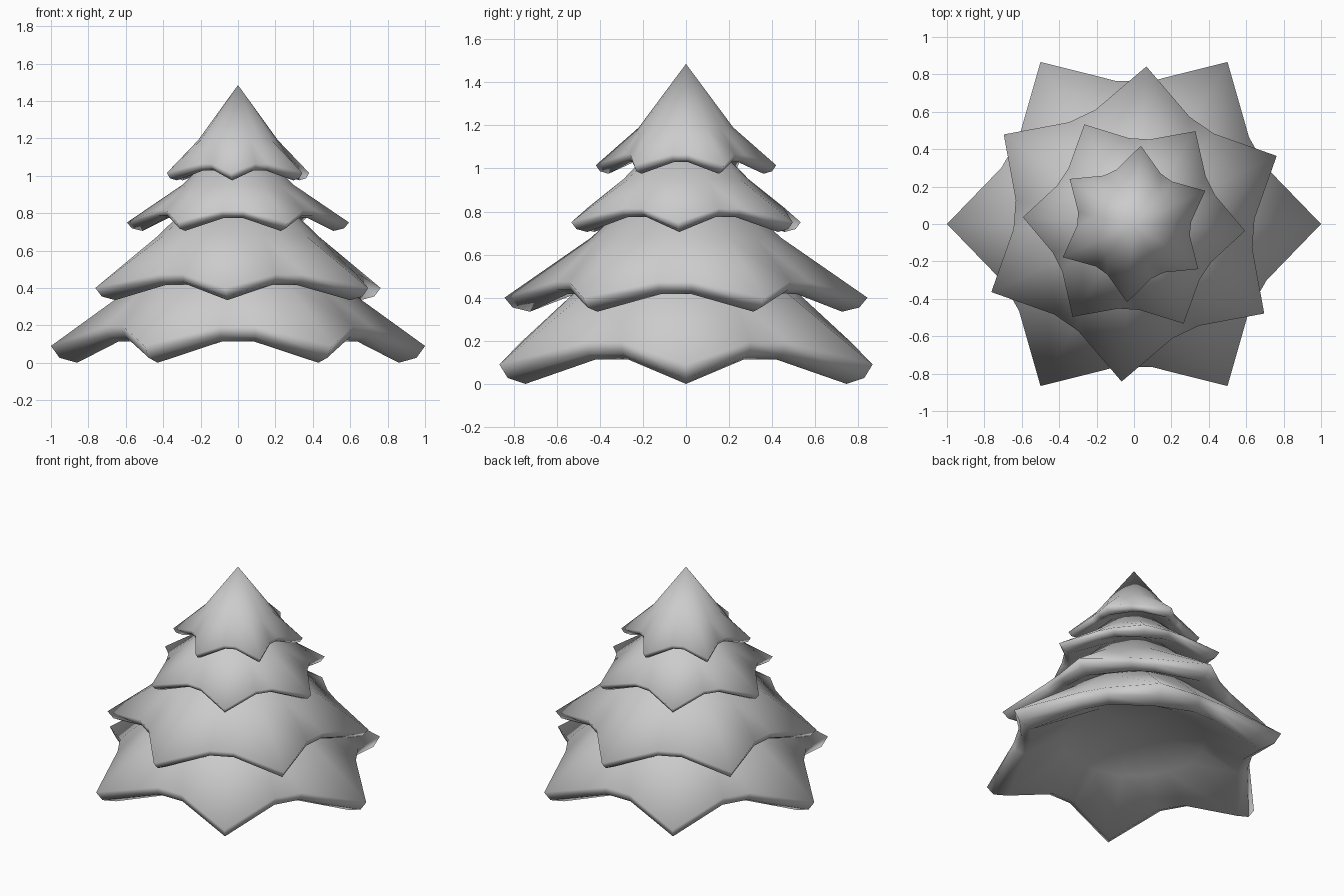
import bpy, bmesh, math

if "Cube" in bpy.data.objects:
    bpy.data.objects.remove(bpy.data.objects["Cube"])


def star_tier(name, angle, tip_r, tip_z, val_r, val_z, ring_r, ring_z, apex_z, drop):
    """Six-pointed star cone with a rounded, thick rim and a shallow hollow below."""
    # Each loop: tip radius, tip height, valley radius, valley height
    loops = [
        (ring_r, ring_z, ring_r * 0.97, ring_z),                                  # shoulder
        (tip_r, tip_z, val_r, val_z),                                             # outer rim
        (tip_r * 0.955, tip_z - drop * 0.7, val_r * 0.98, val_z - drop * 0.6),    # rim roll
        (tip_r * 0.86, tip_z - drop, val_r * 0.90, val_z - drop * 0.9),           # underside
        (ring_r * 0.88, tip_z + 0.15 * tip_r, ring_r * 0.86, tip_z + 0.15 * tip_r),  # inside
    ]
    bm = bmesh.new()
    rings = []
    for tr, tz, vr, vz in loops:
        ring = []
        for k in range(6):
            for offset, r, z in ((0, tr, tz), (23, vr, vz), (37, vr, vz)):
                a = math.radians(angle + 60 * k + offset)
                ring.append(bm.verts.new((r * math.cos(a), r * math.sin(a), z)))
        rings.append(ring)
    n = len(rings[0])
    top = bm.verts.new((0, 0, apex_z))
    inner_top = bm.verts.new((0, 0, tip_z + 0.24 * tip_r))
    for i in range(n):
        j = (i + 1) % n
        bm.faces.new((top, rings[0][i], rings[0][j]))
        bm.faces.new((inner_top, rings[-1][j], rings[-1][i]))
        for a, b in zip(rings, rings[1:]):
            bm.faces.new((a[i], b[i], b[j], a[j]))
    bmesh.ops.recalc_face_normals(bm, faces=bm.faces[:])
    mesh = bpy.data.meshes.new(name)
    bm.to_mesh(mesh)
    bm.free()
    obj = bpy.data.objects.new(name, mesh)
    bpy.context.collection.objects.link(obj)
    bpy.ops.object.select_all(action='DESELECT')
    obj.select_set(True)
    bpy.context.view_layer.objects.active = obj
    bpy.ops.object.shade_smooth_by_angle(angle=math.radians(110))
    return obj


# Four branch layers from the ground up, alternately twisted
star_tier("bottom_branches", 0, 1.00, 0.09, 0.77, 0.195, 0.53, 0.43, 0.92, 0.09)
star_tier("lower_branches", 25.5, 0.845, 0.40, 0.645, 0.475, 0.44, 0.68, 1.10, 0.065)
star_tier("upper_branches", -3.5, 0.595, 0.75, 0.46, 0.815, 0.30, 0.95, 1.25, 0.045)
star_tier("top_branches", 25, 0.42, 1.015, 0.305, 1.065, 0.22, 1.19, 1.485, 0.04)
